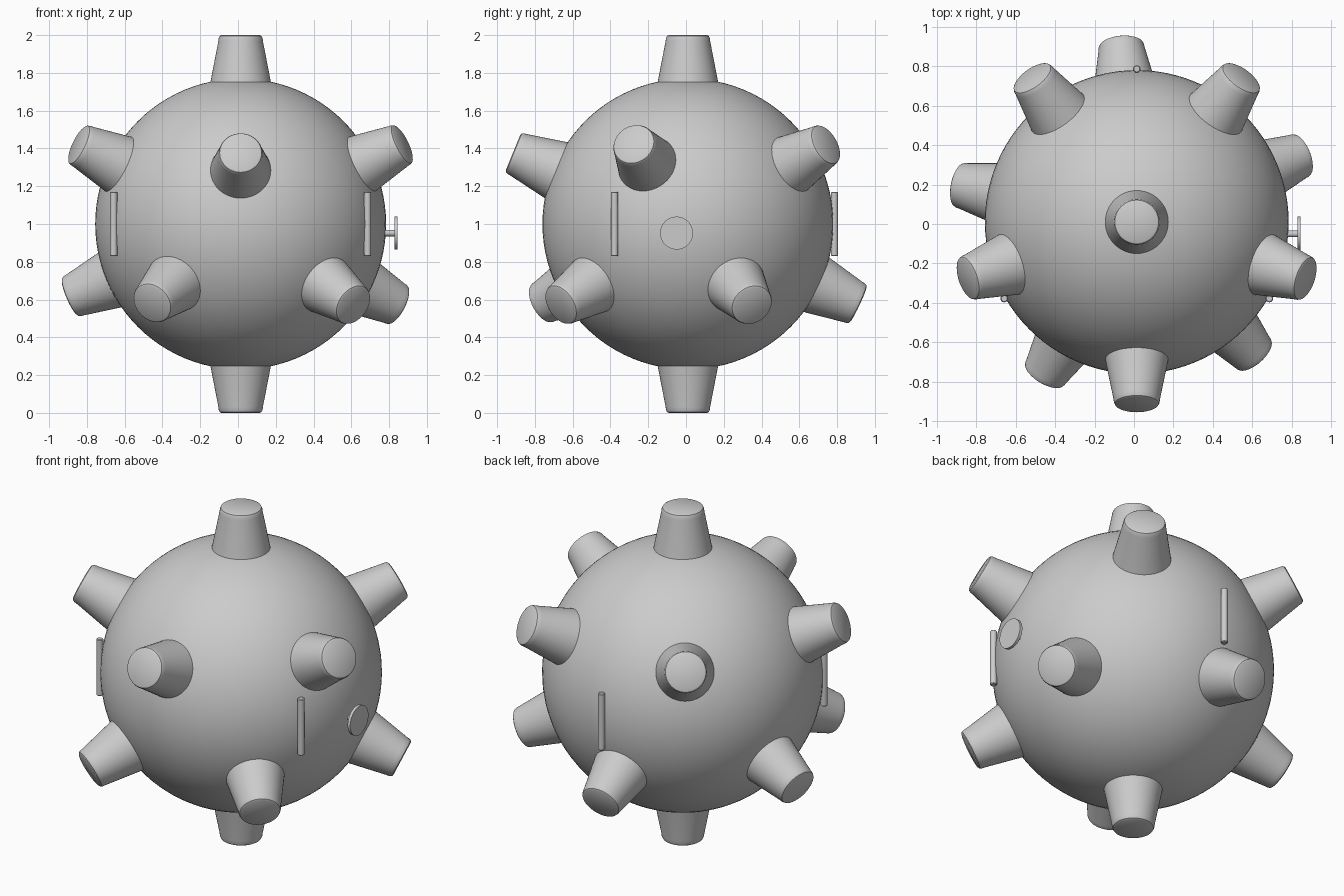
import bpy, bmesh, math
from mathutils import Vector

if "Cube" in bpy.data.objects:
    bpy.data.objects.remove(bpy.data.objects["Cube"])

C = Vector((0.014, 0.01, 1.0))   # centre of the ball
R = 0.77


def finish(bm, name, angle=35):
    bmesh.ops.recalc_face_normals(bm, faces=bm.faces)
    me = bpy.data.meshes.new(name)
    bm.to_mesh(me)
    bm.free()
    ob = bpy.data.objects.new(name, me)
    bpy.context.collection.objects.link(ob)
    bpy.ops.object.select_all(action='DESELECT')
    bpy.context.view_layer.objects.active = ob
    ob.select_set(True)
    bpy.ops.object.shade_smooth_by_angle(angle=math.radians(angle))
    return ob


def turned(name, profile, origin, axis, sides=48):
    """Solid of revolution: (radius, height) profile turned around an axis."""
    bm = bmesh.new()
    rings = []
    for r, h in profile:
        rings.append([bm.verts.new((r * math.cos(2 * math.pi * i / sides),
                                    r * math.sin(2 * math.pi * i / sides), h))
                      for i in range(sides)])
    for a, b in zip(rings, rings[1:]):
        for i in range(sides):
            j = (i + 1) % sides
            bm.faces.new((a[i], a[j], b[j], b[i]))
    bm.faces.new(rings[0][::-1])
    bm.faces.new(rings[-1])
    ob = finish(bm, name)
    ob.location = origin
    ob.rotation_euler = Vector(axis).to_track_quat('Z', 'Y').to_euler()
    return ob


# Ball body
bm = bmesh.new()
bmesh.ops.create_uvsphere(bm, u_segments=96, v_segments=48, radius=R)
finish(bm, "ball_body").location = C

# Twelve tapered horns: two poles and two staggered rings of five
horns = {
    "top": (0, 0, 1), "bottom": (0, 0, -1),
    "upper_front": (0, -0.93, 0.38),
    "upper_right": (0.85, -0.285, 0.42), "upper_left": (-0.857, -0.285, 0.42),
    "upper_back_right": (0.53, 0.73, 0.42), "upper_back_left": (-0.53, 0.73, 0.42),
    "lower_front_left": (-0.47, -0.775, -0.42), "lower_front_right": (0.585, -0.66, -0.42),
    "lower_right": (0.835, 0.34, -0.43), "lower_left": (-0.91, 0.19, -0.39),
    "lower_back": (-0.08, 0.91, -0.43),
}
horn_profile = [(0.17, 0.70), (0.118, 0.968), (0.116, 0.984), (0.111, 0.995), (0.102, 1.0)]
for label, d in horns.items():
    turned("horn_" + label, horn_profile, C, Vector(d).normalized())

# Three upright bars around the equator
bar_profile = [(0.015, -0.17), (0.019, -0.166), (0.019, 0.166), (0.015, 0.17)]
for label, deg in (("back", 90), ("left", 210), ("right", 330)):
    a = math.radians(deg)
    pos = C + Vector((math.cos(a), math.sin(a), 0)) * 0.776
    turned("bar_" + label, bar_profile, pos, (0, 0, 1), 24)

# Round knob with a stem on the right side
knob_profile = [(0.017, 0.72), (0.017, 0.828), (0.087, 0.828), (0.087, 0.845)]
turned("side_knob", knob_profile, (0, -0.05, 0.952), (1, 0, 0))
